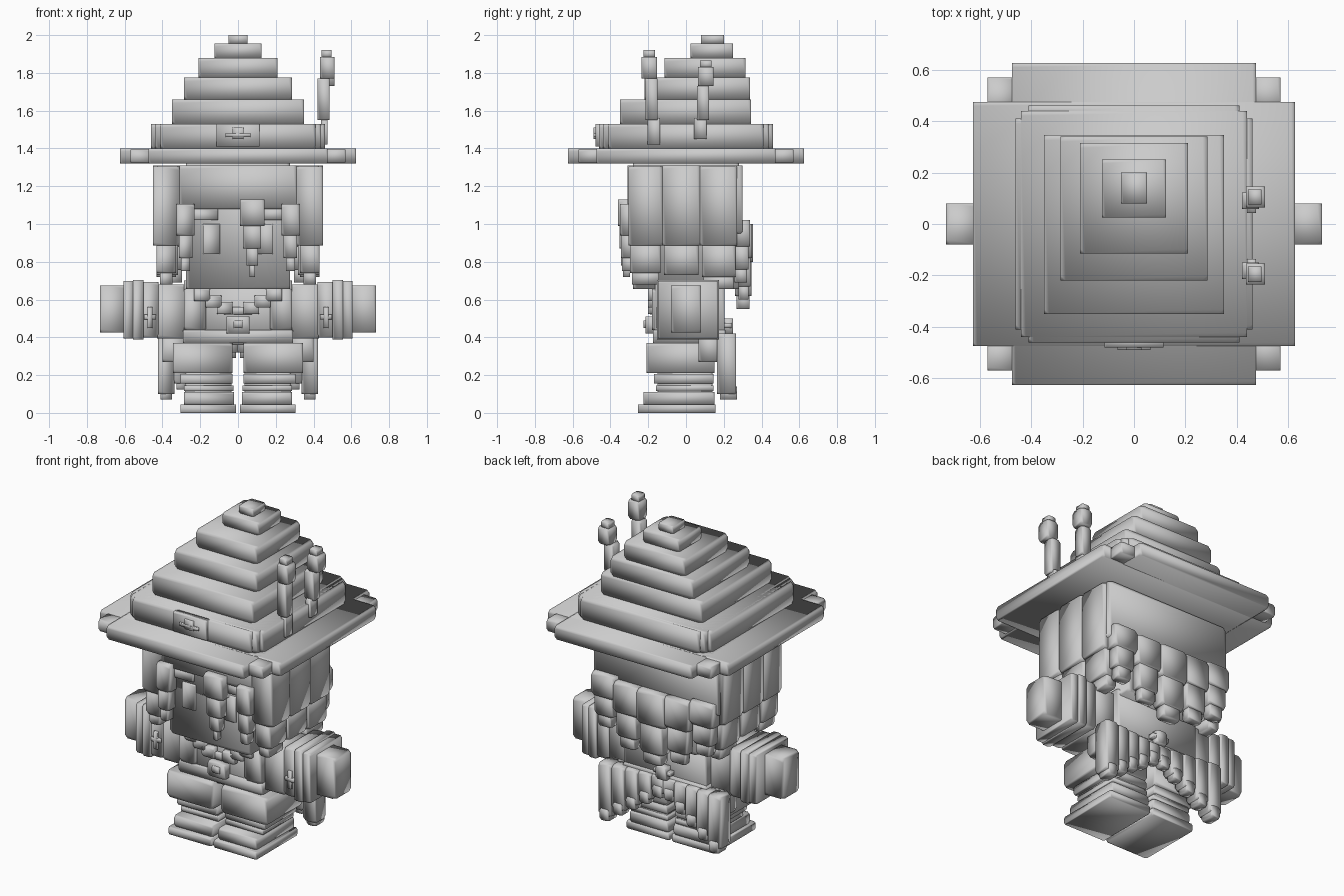
import bpy
import bmesh

if "Cube" in bpy.data.objects:
    bpy.data.objects.remove(bpy.data.objects["Cube"], do_unlink=True)

clay = bpy.data.materials.new("plain_grey")
clay.use_nodes = True
GREY = (0.6, 0.6, 0.6, 1)
clay.diffuse_color = GREY
clay.node_tree.nodes["Principled BSDF"].inputs["Base Color"].default_value = GREY


def block(name, x, y, z, both=False):
    """Box between (low, high) limits with clipped corners; both=True repeats it across x."""
    bm = bmesh.new()
    for sign in ((1, -1) if both else (1,)):
        made = bmesh.ops.create_cube(bm, size=1)["verts"]
        for v in made:
            a, b, c = v.co
            v.co = (sign * (x[0] + (x[1] - x[0]) * (a + 0.5)),
                    y[0] + (y[1] - y[0]) * (b + 0.5),
                    z[0] + (z[1] - z[0]) * (c + 0.5))
    clip = min(0.02, 0.2 * min(hi - lo for lo, hi in (x, y, z)))
    bmesh.ops.bevel(bm, geom=bm.verts[:], offset=clip, affect='VERTICES', segments=1)
    bmesh.ops.recalc_face_normals(bm, faces=bm.faces)
    mesh = bpy.data.meshes.new(name)
    bm.to_mesh(mesh)
    bm.free()
    for face in mesh.polygons:
        face.use_smooth = True
    mesh.materials.append(clay)
    ob = bpy.data.objects.new(name, mesh)
    bpy.context.collection.objects.link(ob)
    return ob


def strand(name, x, y, levels, taper=0.012, both=False):
    """Hanging lock: stacked blocks that get narrower toward the tip."""
    for i in range(len(levels) - 1):
        t = i * taper
        block(f"{name}_{i}", (x[0] + t, x[1] - t), (y[0] + t / 2, y[1] - t / 2),
              (levels[i + 1], levels[i] + (0.01 if i else 0)), both)


def about(middle, half):
    return (middle - half, middle + half)


# Hat brim
BRIM = (1.32, 1.40)
block("brim_wide", about(0, 0.625), about(0, 0.475), BRIM)
block("brim_deep", about(0, 0.475), about(0, 0.625), BRIM)
for side in (-1, 1):
    block("brim_corner", (0.43, 0.57), about(side * 0.5, 0.07), (1.325, 1.395), True)

# Hat band and its front badge
BAND = (1.40, 1.53)
block("hat_band", about(0, 0.44), about(0, 0.44), BAND)
block("band_sides", about(0, 0.46), about(0, 0.41), BAND)
block("band_ends", about(0, 0.41), about(0, 0.46), BAND)
block("badge_plate", about(0, 0.115), (-0.48, -0.44), (1.41, 1.53))
block("badge_bar", about(0, 0.065), (-0.49, -0.46), (1.46, 1.48))
block("badge_stud", about(0, 0.03), (-0.49, -0.46), (1.45, 1.51))

# Stepped crown, leaning backward
base = 1.53
for half, front, back, top in ((0.35, -0.35, 0.345, 1.66), (0.285, -0.22, 0.34, 1.775),
                               (0.21, -0.115, 0.315, 1.88), (0.125, 0.025, 0.25, 1.955),
                               (0.05, 0.08, 0.2, 2.0)):
    block("hat_tier", about(0, half), (front, back), (base, top))
    base = top

# Feathers on the left of the hat
for y, lean, low, mid, top in ((-0.17, -0.025, 1.42, 1.77, 1.92), (0.075, 0.03, 1.45, 1.73, 1.865)):
    block("feather_clip", (0.44, 0.475), about(y, 0.033), (low, 1.56))
    block("feather_stem", (0.42, 0.485), about(y + lean / 2, 0.032), (1.55, mid))
    block("feather_plume", (0.435, 0.51), about(y + lean, 0.041), (mid, top - 0.035))
    block("feather_tip", (0.443, 0.495), about(y + lean, 0.03), (top - 0.04, top))

# Head and face
block("head", about(0, 0.275), about(0, 0.28), (0.655, 1.32))
block("fringe", about(0, 0.31), (-0.31, 0), (1.08, 1.31))
block("hair_back", about(0, 0.43), (-0.28, 0.3), (0.95, 1.31))
block("eye", (0.095, 0.185), (-0.29, -0.25), (0.84, 1.0), True)
block("eyebrow", (0.105, 0.235), (-0.3, -0.25), (1.02, 1.08), True)

# Front locks
strand("cheek_lock", (0.23, 0.325), (-0.35, -0.26), (1.105, 0.94, 0.82, 0.75), both=True)
strand("centre_lock", (0.01, 0.14), (-0.36, -0.27), (1.13, 0.99, 0.87, 0.78, 0.72), 0.017)

# Side locks
strand("side_lock_front", (0.31, 0.45), (-0.305, -0.125), (1.305, 0.885, 0.74, 0.68), 0.018, True)
strand("side_lock_middle", (0.3, 0.45), (-0.125, 0.075), (1.31, 0.885, 0.73), 0.018, True)
strand("side_lock_back", (0.31, 0.45), (0.075, 0.27), (1.305, 0.885, 0.72, 0.655), 0.018, True)

# Back locks, longest in the middle
strand("back_lock_centre", about(0, 0.095), (0.25, 0.355), (1.0, 0.8, 0.62, 0.55), 0.018)
strand("back_lock_inner", (0.09, 0.26), (0.26, 0.35), (1.0, 0.82, 0.67, 0.6), 0.018, True)
strand("back_lock_outer", (0.26, 0.42), (0.24, 0.34), (1.02, 0.88, 0.76, 0.69), 0.018, True)

# Torso, coat front and collar
block("torso", about(0, 0.285), (-0.165, 0.205), (0.36, 0.7))
block("coat_front", (0.17, 0.285), (-0.18, 0.1), (0.44, 0.655), True)
for i in range(3):
    x = 0.19 - 0.06 * i
    block("collar_step", about(x, 0.042), (-0.2, -0.14), about(0.625 - 0.035 * i, 0.032), True)
block("belt", about(0, 0.29), (-0.175, 0.21), (0.37, 0.44))
block("clasp", about(0, 0.06), (-0.215, -0.15), (0.42, 0.51))
block("clasp_stud", about(0, 0.025), (-0.225, -0.18), (0.45, 0.49))
block("clasp_top", about(0, 0.075), (-0.19, -0.15), (0.52, 0.56))

# Arms: sleeve, cuff rings, hand and a cross on the cuff
ARM = about(0.01, 0.15)
block("sleeve", (0.26, 0.43), ARM, (0.395, 0.68), True)
for low, high, grow in ((0.42, 0.51, 0), (0.5, 0.555, 0.012), (0.55, 0.605, 0.006)):
    block("cuff_ring", (low, high), about(0.01, 0.152 + grow), (0.4 - grow, 0.692 + grow), True)
block("hand", (0.58, 0.73), about(0, 0.08), (0.425, 0.675), True)
block("cross_upright", about(0.465, 0.013), (-0.155, -0.13), (0.45, 0.56), True)
block("cross_bar", about(0.465, 0.032), (-0.155, -0.13), (0.495, 0.52), True)

# Legs and boots
block("thigh", (0.03, 0.345), (-0.21, 0.15), (0.21, 0.37), True)
block("shin", (0.035, 0.28), (-0.15, 0.14), (0.04, 0.24), True)
block("boot_cuff", (0.03, 0.305), (-0.17, 0.145), (0.155, 0.205), True)
block("boot_ring", (0.025, 0.285), (-0.16, 0.145), (0.115, 0.145), True)
block("boot_upper", (0.02, 0.285), (-0.225, 0.15), (0.045, 0.11), True)
block("boot_sole", (0.01, 0.305), (-0.255, 0.155), (0, 0.045), True)

# Coat tails: panels step lower toward the outside
block("coat_side", (0.27, 0.4), (0.065, 0.175), (0.27, 0.42), True)
for i in range(5):
    x = 0.04 + 0.085 * i
    low = 0.32 - 0.055 * i
    block("tail_panel", about(x, 0.043), (0.165, 0.225 + 0.01 * i), (low, 0.42), True)
    block("tail_hem", about(x, 0.03), (0.18, 0.23 + 0.01 * i), (low - 0.03, low + 0.04), True)
block("back_buckle", about(0, 0.035), (0.19, 0.25), (0.42, 0.5))
block("back_bar", about(0, 0.06), (0.19, 0.24), (0.45, 0.475))
